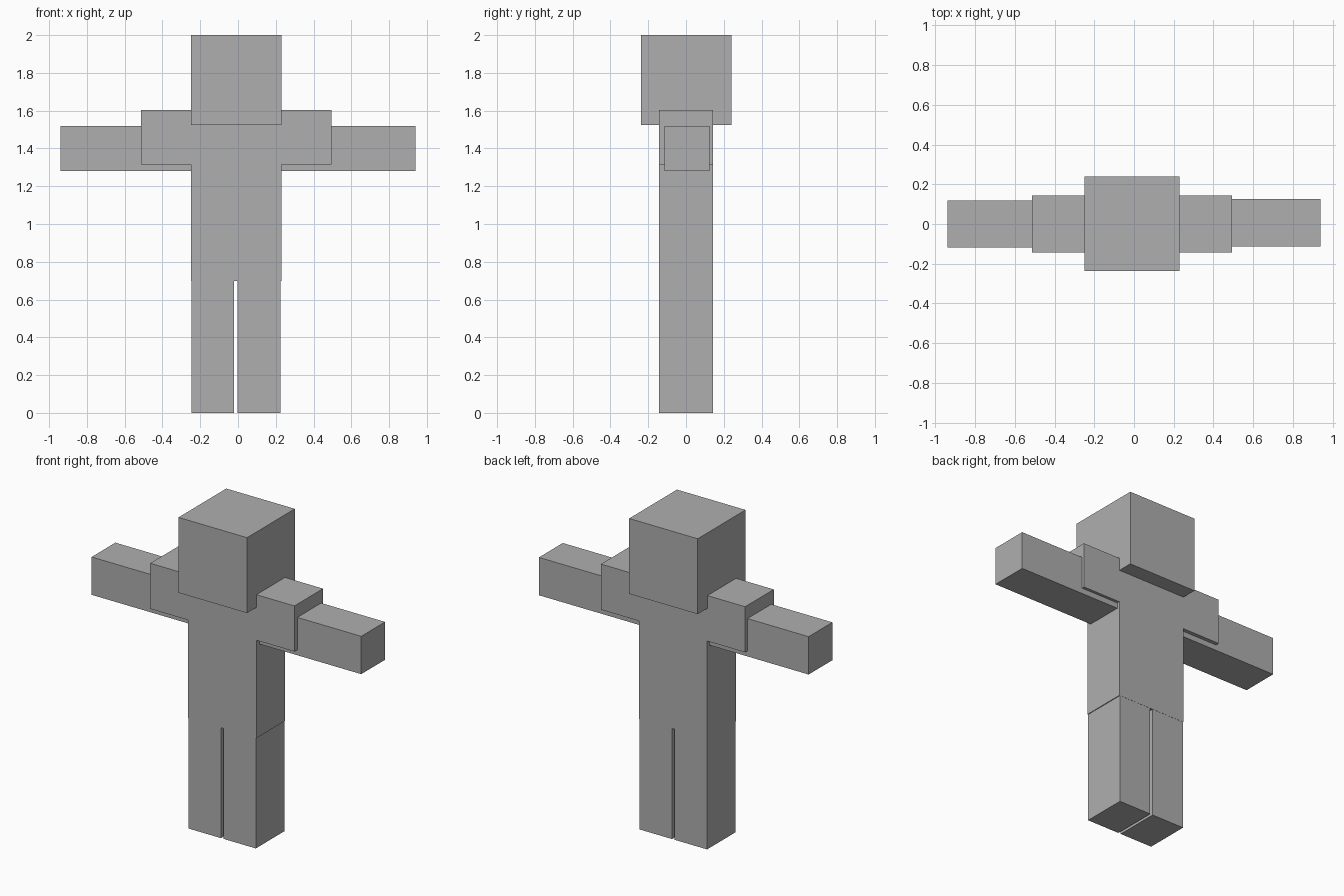
import bpy
import bmesh

if "Cube" in bpy.data.objects:
    bpy.data.objects.remove(bpy.data.objects["Cube"])

grey = bpy.data.materials.new("plain_grey")
grey.diffuse_color = (0.43, 0.43, 0.43, 1.0)
grey.use_nodes = True
grey.node_tree.nodes["Principled BSDF"].inputs["Base Color"].default_value = grey.diffuse_color


def add_prism(name, outline, y0, y1):
    """Extrude a front (x, z) outline from y0 to y1."""
    bm = bmesh.new()
    face = bm.faces.new([bm.verts.new((x, y0, z)) for x, z in outline])
    ext = bmesh.ops.extrude_face_region(bm, geom=[face])
    verts = [v for v in ext["geom"] if isinstance(v, bmesh.types.BMVert)]
    bmesh.ops.translate(bm, verts=verts, vec=(0, y1 - y0, 0))
    bmesh.ops.recalc_face_normals(bm, faces=bm.faces)
    mesh = bpy.data.meshes.new(name)
    bm.to_mesh(mesh)
    bm.free()
    mesh.materials.append(grey)
    obj = bpy.data.objects.new(name, mesh)
    bpy.context.collection.objects.link(obj)
    return obj


def add_box(name, x, y, z):
    outline = [(x[0], z[0]), (x[1], z[0]), (x[1], z[1]), (x[0], z[1])]
    return add_prism(name, outline, *y)


# Head
add_box("head", (-0.25, 0.229), (-0.237, 0.24), (1.524, 2.0))

# Torso with the short sleeves as one T-shaped block
add_prism("torso", [
    (-0.248, 0.698), (0.229, 0.698), (0.229, 1.316), (0.494, 1.316),
    (0.494, 1.604), (-0.513, 1.604), (-0.513, 1.316), (-0.248, 1.316),
], -0.143, 0.143)

# Arms run out of the torso through the sleeves
add_box("left_arm", (-0.94, -0.24), (-0.118, 0.119), (1.281, 1.52))
add_box("right_arm", (0.22, 0.94), (-0.113, 0.125), (1.281, 1.52))

# Legs with a narrow gap between them
add_box("left_leg", (-0.247, -0.02), (-0.142, 0.142), (0.0, 0.7))
add_box("right_leg", (-0.002, 0.224), (-0.142, 0.142), (0.0, 0.7))
